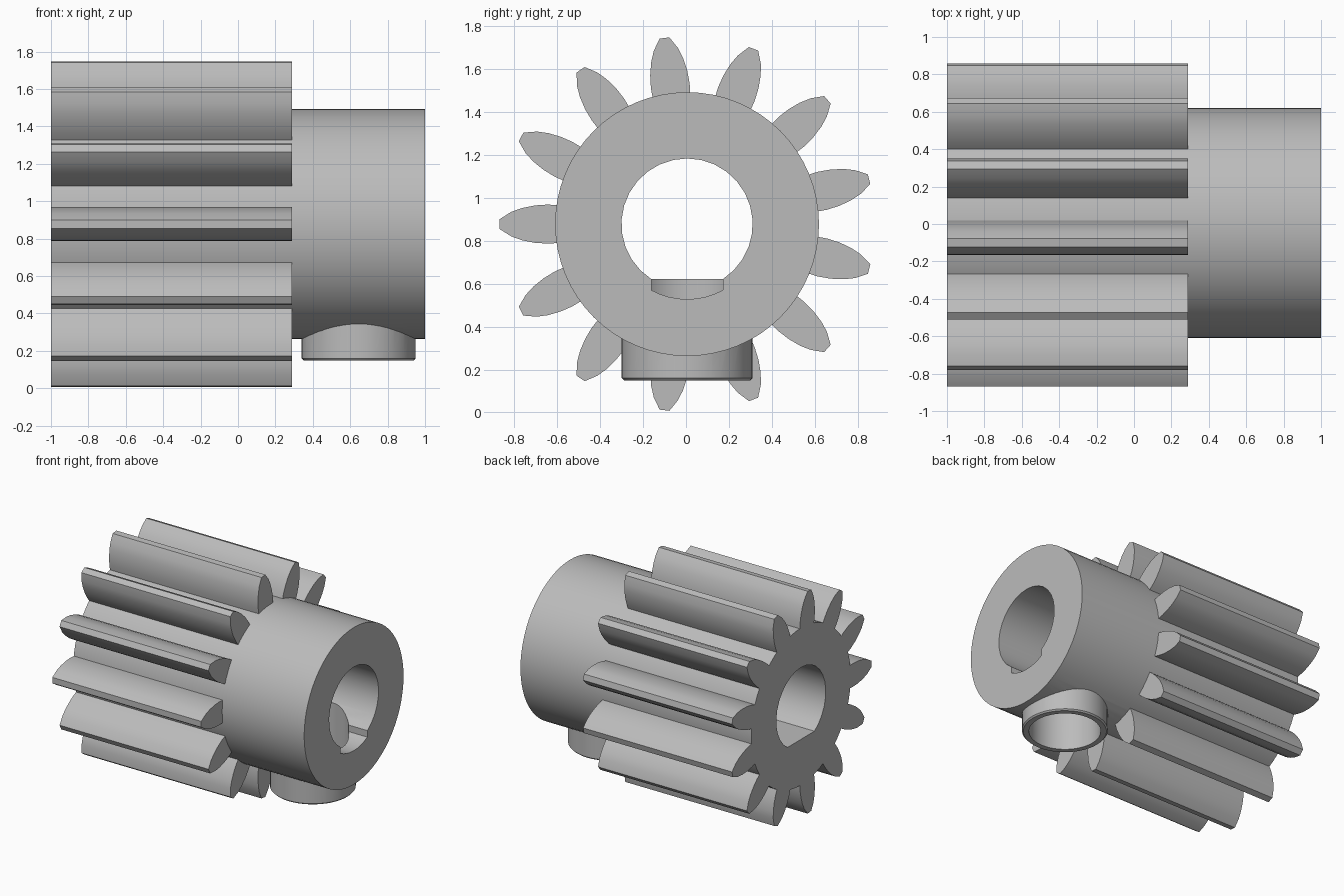
import bpy, bmesh, math
from mathutils import Matrix, Vector

if "Cube" in bpy.data.objects:
    bpy.data.objects.remove(bpy.data.objects["Cube"], do_unlink=True)

CY, CZ = 0.005, 0.878          # shaft axis, running along x
ROOT_R, BORE_R, KEY_R = 0.615, 0.306, 0.35
COLLAR_X, COLLAR_R, HOLE_R = 0.645, 0.305, 0.255
FLAT_Z, KEY_W = -0.257, 0.167
TEETH = 13

steel = bpy.data.materials.new("plain_grey")
steel.use_nodes = True
grey = (0.5, 0.5, 0.5, 1)
steel.diffuse_color = grey
steel.node_tree.nodes["Principled BSDF"].inputs["Base Color"].default_value = grey


def prism(bm, profile, x0, x1):
    """Extrude a (y, z) profile about the shaft axis from x0 to x1."""
    face = bm.faces.new([bm.verts.new((x0, CY + y, CZ + z)) for y, z in profile])
    out = bmesh.ops.extrude_face_region(bm, geom=[face])
    verts = [g for g in out["geom"] if isinstance(g, bmesh.types.BMVert)]
    bmesh.ops.translate(bm, vec=Vector((x1 - x0, 0, 0)), verts=verts)


def finish(name, bm):
    bmesh.ops.recalc_face_normals(bm, faces=bm.faces)
    mesh = bpy.data.meshes.new(name)
    bm.to_mesh(mesh)
    bm.free()
    mesh.materials.append(steel)
    obj = bpy.data.objects.new(name, mesh)
    bpy.context.collection.objects.link(obj)
    return obj


def prism_object(name, profile, x0, x1):
    bm = bmesh.new()
    prism(bm, profile, x0, x1)
    return finish(name, bm)


def upright(name, radius, z0, z1, bevel=0):
    """Vertical cylinder through the collar centre."""
    bm = bmesh.new()
    bmesh.ops.create_cone(bm, cap_ends=True, segments=48, radius1=radius, radius2=radius,
                          depth=z1 - z0,
                          matrix=Matrix.Translation((COLLAR_X, CY, (z0 + z1) / 2)))
    if bevel:
        rim = [e for e in bm.edges if all(v.co.z < z0 + 0.001 for v in e.verts)]
        bmesh.ops.bevel(bm, geom=rim, offset=bevel, segments=1, affect='EDGES')
    return finish(name, bm)


def arc(radius, a0, a1, steps):
    return [(radius * math.cos(a0 + (a1 - a0) * i / steps),
             radius * math.sin(a0 + (a1 - a0) * i / steps)) for i in range(steps + 1)]


def boolean(obj, tool, operation):
    mod = obj.modifiers.new(operation.title(), 'BOOLEAN')
    mod.operation, mod.object, mod.solver = operation, tool, 'EXACT'
    bpy.context.view_layer.objects.active = obj
    bpy.ops.object.modifier_apply(modifier=mod.name)
    bpy.data.objects.remove(tool, do_unlink=True)


# Gear core and hub share one cylinder, with the screw collar underneath
hub = prism_object("hub", arc(ROOT_R, 0, math.tau, 64)[:-1], -1, 1)
boolean(hub, upright("collar", COLLAR_R, 0.15, CZ - 0.4, 0.01), 'UNION')

# D-shaped shaft bore
flat = math.asin(FLAT_Z / BORE_R)
boolean(hub, prism_object("bore_cutter", arc(BORE_R, flat, math.pi - flat, 24), -1.1, 1.1),
        'DIFFERENCE')

# Keyway from the hub mouth to the screw hole
key = math.acos(KEY_W / KEY_R)
keyway = arc(KEY_R, -math.pi + key, -key, 8) + [(KEY_W, -0.2), (-KEY_W, -0.2)]
boolean(hub, prism_object("keyway_cutter", keyway, COLLAR_X, 1.1), 'DIFFERENCE')

# Vertical screw hole into the bore
boolean(hub, upright("hole_cutter", HOLE_R, 0, CZ), 'DIFFERENCE')

# Teeth: curved flank given as (radius, half width), mirrored and repeated
flank = [(0.6, 0.088), (0.65, 0.091), (0.71, 0.087), (0.77, 0.075), (0.82, 0.057), (0.874, 0.023)]
outline = flank + [(r, -w) for r, w in reversed(flank)]
bm = bmesh.new()
for i in range(TEETH):
    a = math.pi + math.tau * i / TEETH
    c, s = math.cos(a), math.sin(a)
    prism(bm, [(r * c - w * s, r * s + w * c) for r, w in outline], -1, 0.29)
teeth = finish("gear_teeth", bm)

for obj in (hub, teeth):
    bpy.ops.object.select_all(action='DESELECT')
    obj.select_set(True)
    bpy.context.view_layer.objects.active = obj
    bpy.ops.object.shade_smooth_by_angle(angle=math.radians(30))
